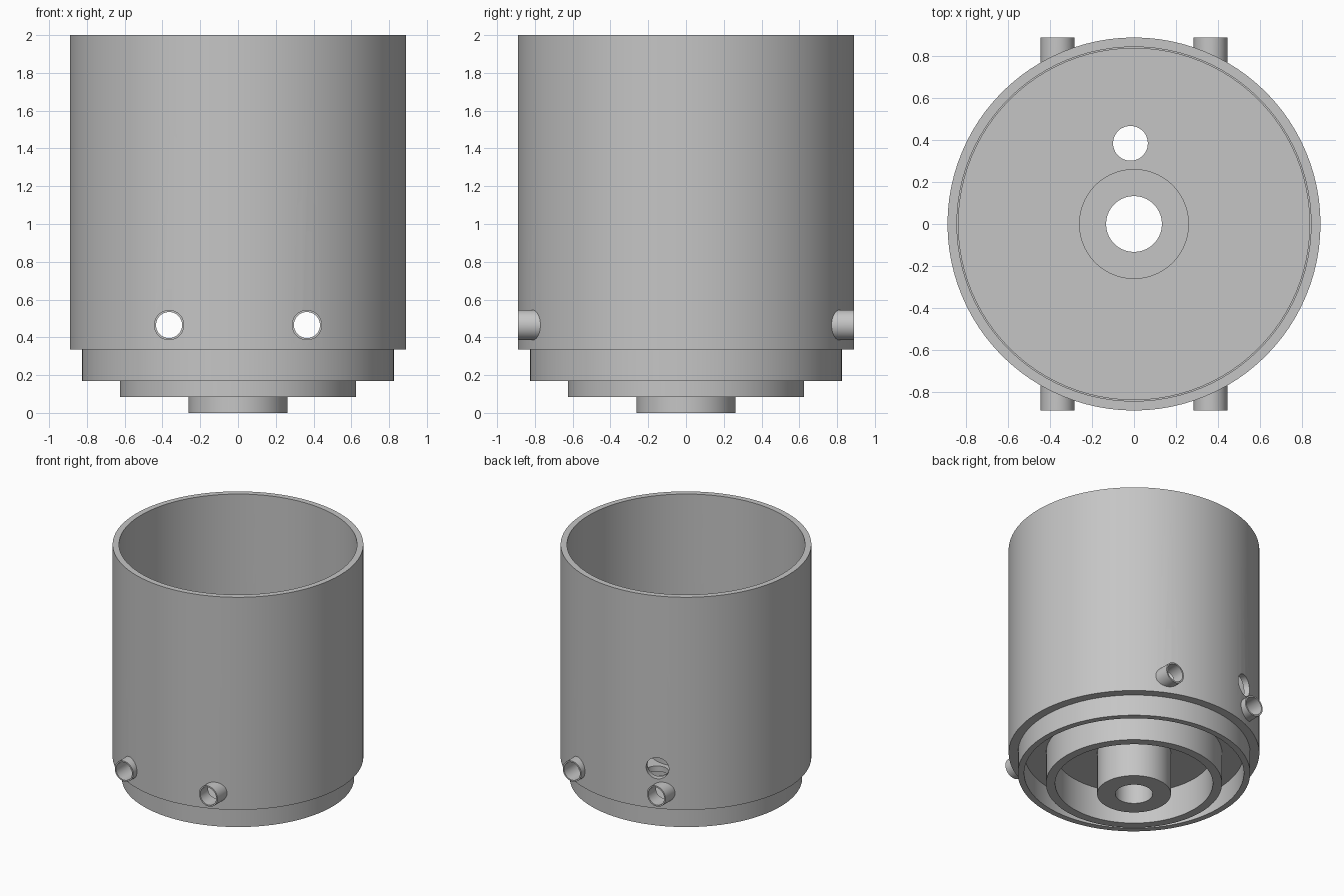
import bpy, bmesh, math
from mathutils import Matrix, Vector

cube = bpy.data.objects.get("Cube")
if cube:
    bpy.data.objects.remove(cube, do_unlink=True)

grey = bpy.data.materials.new("plain grey")
grey.use_nodes = True
colour = (0.56, 0.56, 0.56, 1)
grey.diffuse_color = colour
grey.node_tree.nodes["Principled BSDF"].inputs["Base Color"].default_value = colour


def finish(name, bm):
    bmesh.ops.recalc_face_normals(bm, faces=bm.faces)
    mesh = bpy.data.meshes.new(name)
    bm.to_mesh(mesh)
    bm.free()
    mesh.materials.append(grey)
    ob = bpy.data.objects.new(name, mesh)
    bpy.context.collection.objects.link(ob)
    return ob


def lathe(name, profile, sides=96, matrix=Matrix()):
    """Turn a closed (radius, height) profile around the z axis."""
    bm = bmesh.new()
    rings = []
    for i in range(sides):
        a = math.tau * i / sides
        rings.append([bm.verts.new((r * math.cos(a), r * math.sin(a), z)) for r, z in profile])
    n = len(profile)
    for i in range(sides):
        p, q = rings[i], rings[(i + 1) % sides]
        for j in range(n):
            k = (j + 1) % n
            bm.faces.new((p[j], q[j], q[k], p[k]))
    bm.transform(matrix)
    return finish(name, bm)


def tube(name, inner, outer, low, high, sides=96, matrix=Matrix()):
    profile = [(inner, low), (outer, low), (outer, high), (inner, high)]
    return lathe(name, profile, sides, matrix)


def cutter(name, radius, start, direction, length, sides=48):
    """Solid rod that starts at a point and runs in a direction."""
    d = Vector(direction).normalized()
    bm = bmesh.new()
    bmesh.ops.create_cone(bm, cap_ends=True, segments=sides, radius1=radius,
                          radius2=radius, depth=length)
    bm.transform(Matrix.Translation(Vector(start) + d * length / 2)
                 @ d.to_track_quat('Z', 'Y').to_matrix().to_4x4())
    ob = finish(name, bm)
    ob.hide_render = True
    return ob


def cut(ob, tool):
    mod = ob.modifiers.new("cut", 'BOOLEAN')
    mod.operation = 'DIFFERENCE'
    mod.solver = 'EXACT'
    mod.object = tool
    bpy.context.view_layer.objects.active = ob
    bpy.ops.object.modifier_apply(modifier=mod.name)


# Open vessel: tall wall, stepped skirt, floor plate and small inner ledge
floor_low, floor_top = 0.335, 0.377
vessel = lathe("vessel", [
    (0.78, 0.17), (0.825, 0.17), (0.825, floor_low), (0.89, floor_low),
    (0.89, 2), (0.845, 2), (0.845, 0.39), (0.838, 0.39),
    (0.838, floor_top), (0.2, floor_top), (0.2, floor_low), (0.78, floor_low)])

# Ring and bored hub under the floor
base_ring = tube("base_ring", 0.56, 0.625, 0.085, 0.35)
hub = tube("hub", 0.133, 0.262, 0, 0.42)
parts = [vessel, base_ring, hub]
tools = []

# Four short pipes, trimmed flush with the inner wall
room = cutter("room_cutter", 0.847, (0, 0, 0.2), (0, 0, 1), 1, 96)
tools.append(room)
pipe_z = 0.465
for end, sy in (("front", -1), ("back", 1)):
    for side, sx in (("left", 1), ("right", -1)):
        x = sx * 0.365
        place = Matrix.Translation((x, 0, pipe_z)) @ Matrix.Rotation(-sy * math.pi / 2, 4, 'X')
        pipe = tube(f"{end}_{side}_pipe", 0.069, 0.08, 0.65, 0.89, 48, place)
        cut(pipe, room)
        parts.append(pipe)
        bore = cutter("bore_cutter", 0.072, (x, sy * 0.5, pipe_z), (0, sy, 0), 0.6)
        cut(vessel, bore)
        tools.append(bore)

# Drain hole in the floor and vent hole in the back wall
drain = cutter("drain_cutter", 0.083, (-0.017, 0.385, 0.2), (0, 0, 1), 0.4)
vent = cutter("vent_cutter", 0.083, (-0.2, 0.5, 0.65), (-0.33, 0.826, 0), 0.6)
for tool in (drain, vent):
    cut(vessel, tool)
    tools.append(tool)

for tool in tools:
    bpy.data.objects.remove(tool, do_unlink=True)

# Smooth round walls with crisp rims
for ob in parts:
    bpy.ops.object.select_all(action='DESELECT')
    ob.select_set(True)
    bpy.context.view_layer.objects.active = ob
    bpy.ops.object.shade_smooth_by_angle(angle=math.radians(30))
